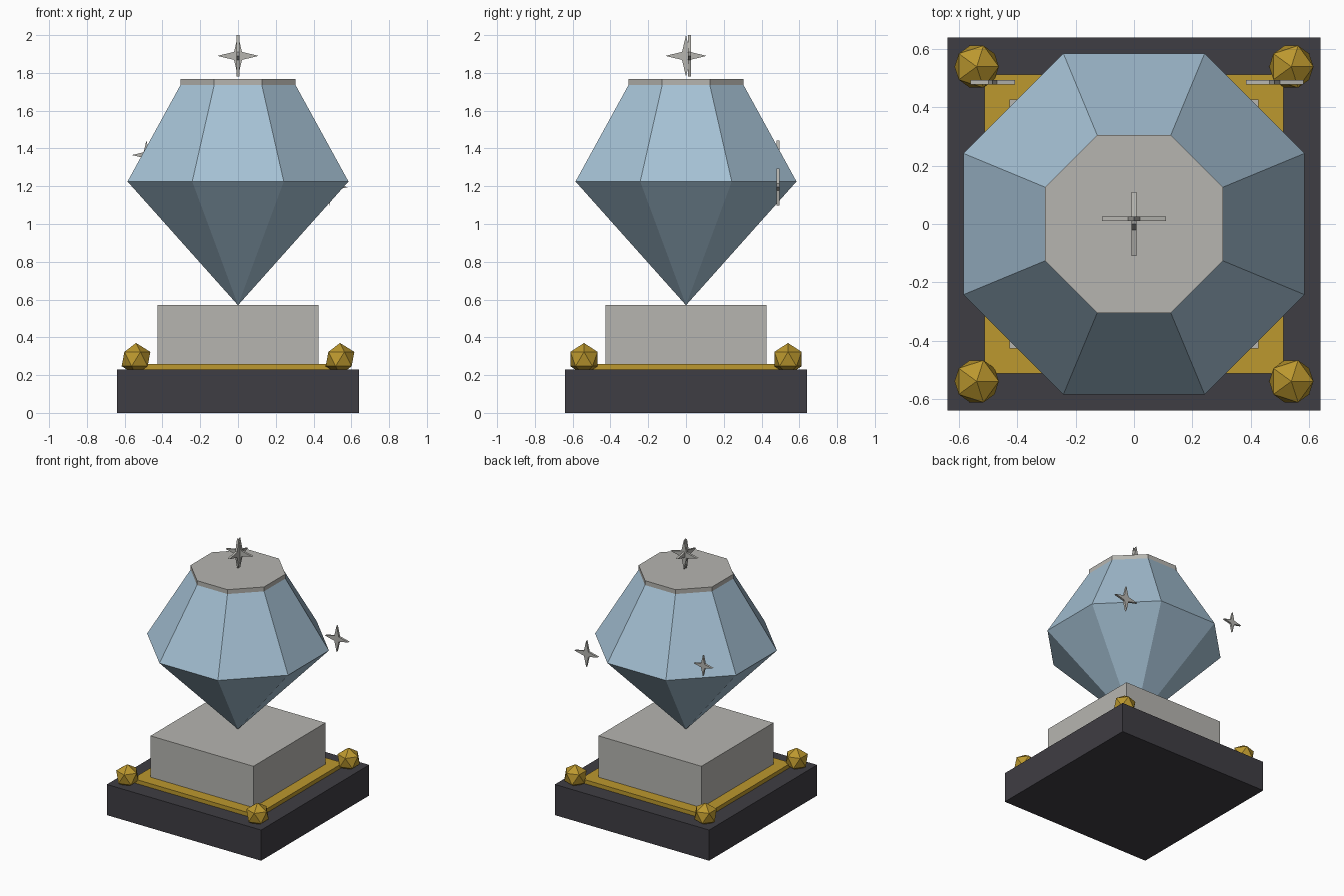
import bpy, bmesh, math
from mathutils import Matrix, Vector

cube = bpy.data.objects.get("Cube")
if cube:
    bpy.data.objects.remove(cube, do_unlink=True)


def material(name, srgb):
    col = [(c / 255 / 12.92) if c < 11 else ((c / 255 + 0.055) / 1.055) ** 2.4 for c in srgb] + [1]
    m = bpy.data.materials.new(name)
    m.use_nodes = True
    m.diffuse_color = col
    m.node_tree.nodes["Principled BSDF"].inputs["Base Color"].default_value = col
    return m


slate = material("dark slate", (63, 61, 67))
gold = material("gold", (188, 152, 46))
stone = material("pale stone", (182, 181, 176))
blue = material("ice blue", (165, 193, 212))


def finish(bm, name, mat):
    bmesh.ops.recalc_face_normals(bm, faces=bm.faces[:])
    mesh = bpy.data.meshes.new(name)
    bm.to_mesh(mesh)
    bm.free()
    mesh.materials.append(mat)
    ob = bpy.data.objects.new(name, mesh)
    bpy.context.collection.objects.link(ob)
    return ob


def slab(name, half, z0, z1, mat):
    bm = bmesh.new()
    bmesh.ops.create_cube(bm, size=1)
    bmesh.ops.scale(bm, vec=(2 * half, 2 * half, z1 - z0), verts=bm.verts)
    bmesh.ops.translate(bm, vec=(0, 0, (z0 + z1) / 2), verts=bm.verts)
    return finish(bm, name, mat)


def octagon_ring(bm, apothem, z):
    r = apothem / math.cos(math.pi / 8)
    angles = [(i + 0.5) * math.pi / 4 for i in range(8)]
    return [bm.verts.new((r * math.cos(a), r * math.sin(a), z)) for a in angles]


def bridge(bm, low, high):
    for i in range(8):
        j = (i + 1) % 8
        bm.faces.new((low[i], low[j], high[j], high[i]))


def star(name, centre, radius, turn=0.0, thickness=0.016):
    # four-pointed flat star standing upright, facing the front
    bm = bmesh.new()
    rim = []
    for i in range(8):
        r = radius if i % 2 == 0 else radius * 0.27
        a = i * math.pi / 4
        rim.append(bm.verts.new((r * math.cos(a), -thickness / 2, r * math.sin(a))))
    face = bm.faces.new(rim)
    moved = bmesh.ops.extrude_face_region(bm, geom=[face], use_keep_orig=True)["geom"]
    bmesh.ops.translate(bm, vec=(0, thickness, 0),
                        verts=[v for v in moved if isinstance(v, bmesh.types.BMVert)])
    bm.transform(Matrix.Translation(Vector(centre)) @ Matrix.Rotation(turn, 4, 'Z'))
    return finish(bm, name, stone)


# stepped stand
slab("base", 0.64, 0, 0.23, slate)
slab("gold_plate", 0.513, 0.23, 0.26, gold)
slab("pedestal", 0.427, 0.26, 0.57, stone)

# corner studs
for x_side, x_name in ((1, "left"), (-1, "right")):
    for y_side, y_name in ((-1, "front"), (1, "back")):
        bm = bmesh.new()
        bmesh.ops.create_icosphere(bm, subdivisions=1, radius=0.085)
        bmesh.ops.translate(bm, vec=(0.54 * x_side, 0.54 * y_side, 0.285), verts=bm.verts)
        finish(bm, f"{y_name}_{x_name}_stud", gold)

# faceted gem: pointed lower half, sloping crown
bm = bmesh.new()
tip = bm.verts.new((0, 0, 0.57))
girdle = octagon_ring(bm, 0.585, 1.225)
crown = octagon_ring(bm, 0.305, 1.735)
for i in range(8):
    bm.faces.new((tip, girdle[(i + 1) % 8], girdle[i]))
bridge(bm, girdle, crown)
bm.faces.new(crown)
finish(bm, "gem", blue)

# flat cap on the gem
bm = bmesh.new()
low = octagon_ring(bm, 0.305, 1.735)
high = octagon_ring(bm, 0.305, 1.768)
bridge(bm, low, high)
bm.faces.new(low)
bm.faces.new(high)
finish(bm, "gem_cap", stone)

# sparkles: a crossed pair above, two single ones behind
star("top_sparkle_front", (0, 0.018, 1.89), 0.11)
star("top_sparkle_side", (0, 0, 1.89), 0.11, math.pi / 2)
star("right_sparkle", (-0.485, 0.486, 1.365), 0.077)
star("left_sparkle", (0.483, 0.486, 1.195), 0.098)
